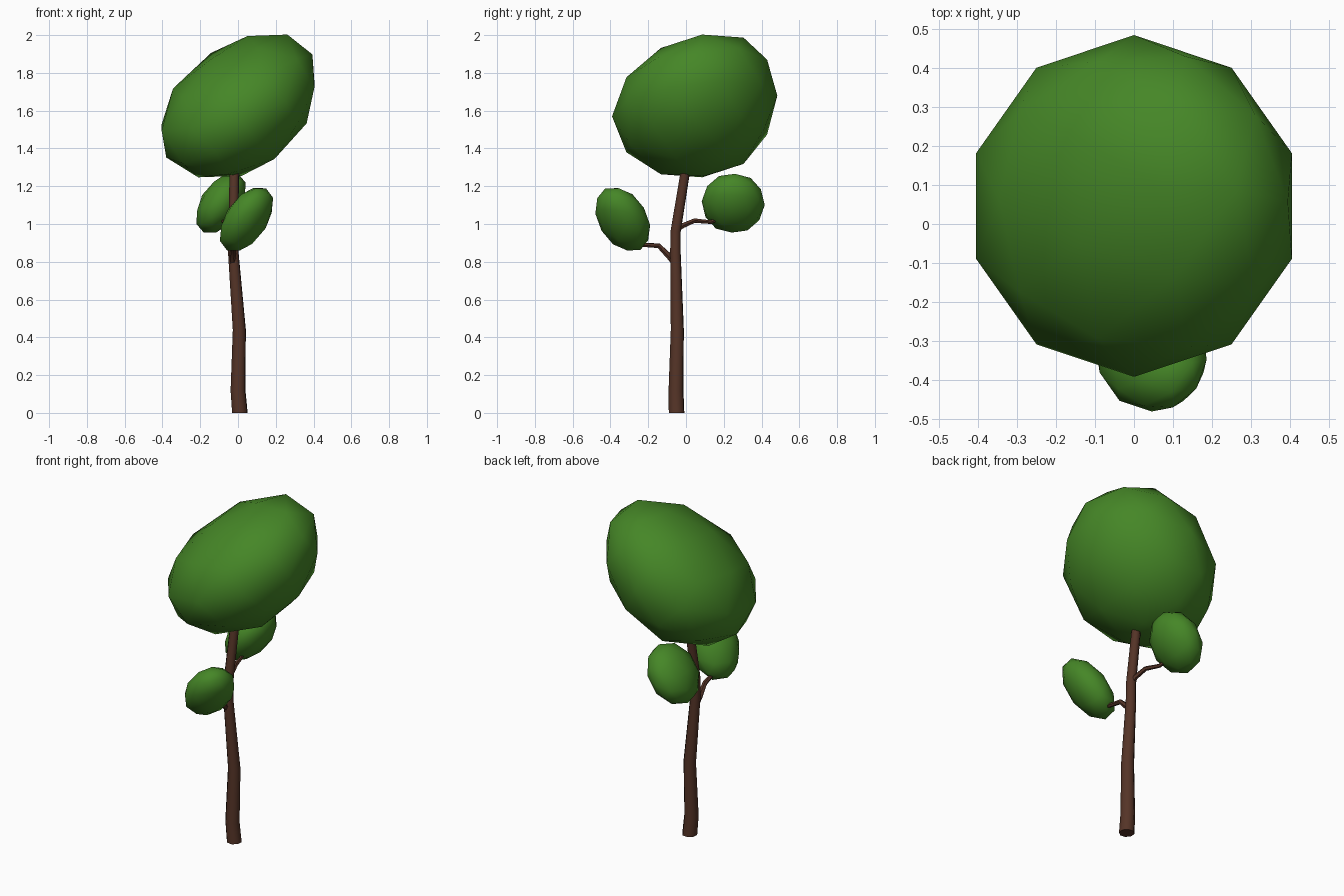
import bpy, bmesh
from mathutils import Matrix, Vector

if "Cube" in bpy.data.objects:
    bpy.data.objects.remove(bpy.data.objects["Cube"])


def material(name, color):
    m = bpy.data.materials.new(name)
    m.diffuse_color = (*color, 1)
    m.use_nodes = True
    m.node_tree.nodes["Principled BSDF"].inputs["Base Color"].default_value = m.diffuse_color
    return m


leaf = material("leaf_green", (0.06, 0.24, 0.02))
bark = material("bark_brown", (0.09, 0.034, 0.02))


def foliage(name, center, ex, ey, ez, bend=(0, 0, 0)):
    """Low-poly icosphere, sheared by three axis vectors and slightly bowed."""
    bm = bmesh.new()
    bmesh.ops.create_icosphere(bm, subdivisions=2, radius=1)
    axes = Matrix((ex, ey, ez)).transposed()
    for v in bm.verts:
        v.co = Vector(center) + axes @ v.co + Vector(bend) * v.co.z ** 2
    for f in bm.faces:
        f.smooth = True
    me = bpy.data.meshes.new(name)
    bm.to_mesh(me)
    bm.free()
    me.materials.append(leaf)
    ob = bpy.data.objects.new(name, me)
    bpy.context.collection.objects.link(ob)


def limb(name, points, resolution):
    """Tapered tube through (x, y, z, radius) points."""
    cu = bpy.data.curves.new(name, 'CURVE')
    cu.dimensions = '3D'
    cu.bevel_depth = 1
    cu.bevel_resolution = resolution
    cu.use_fill_caps = True
    sp = cu.splines.new('POLY')
    sp.points.add(len(points) - 1)
    for p, (x, y, z, r) in zip(sp.points, points):
        p.co = (x, y, z, 1)
        p.radius = r
    cu.materials.append(bark)
    ob = bpy.data.objects.new(name, cu)
    bpy.context.collection.objects.link(ob)
    bpy.ops.object.select_all(action='DESELECT')
    ob.select_set(True)
    bpy.context.view_layer.objects.active = ob
    bpy.ops.object.convert(target='MESH')
    ob = bpy.context.object
    bpy.ops.object.shade_smooth_by_angle(angle=1.0)
    return ob


# Trunk, with its base cut level with the ground
trunk = limb("trunk", [
    (0.01, -0.05, 0.0, 0.043), (0.0, -0.053, 0.12, 0.041),
    (0.007, -0.046, 0.44, 0.036), (-0.025, -0.056, 0.85, 0.029),
    (-0.025, -0.055, 0.96, 0.028), (-0.02, -0.008, 1.25, 0.026),
    (-0.018, 0.0, 1.30, 0.026)], 2)
for v in trunk.data.vertices:
    if v.co.z < 0.02:
        v.co.z = 0

# Side branches
limb("front_branch", [
    (-0.025, -0.055, 0.79, 0.02), (-0.03, -0.085, 0.825, 0.018),
    (-0.025, -0.145, 0.885, 0.014), (-0.005, -0.24, 0.89, 0.011),
    (0.005, -0.29, 0.91, 0.01)], 1)
limb("back_branch", [
    (-0.025, -0.06, 0.965, 0.017), (-0.03, -0.02, 0.99, 0.015),
    (-0.045, 0.045, 1.018, 0.013), (-0.075, 0.13, 1.01, 0.011),
    (-0.085, 0.18, 1.03, 0.01)], 1)

# Crown and the two small leaf clusters
foliage("crown", (0, 0.046, 1.625), (0.425, 0, 0.12), (0, 0.4375, 0.055),
        (0.015, 0, 0.37), (0.035, 0.055, 0))
foliage("front_leaf_cluster", (0.045, -0.335, 1.025), (0.14, 0, 0.045),
        (0, 0.145, -0.03), (0.035, -0.025, 0.165))
foliage("back_leaf_cluster", (-0.09, 0.25, 1.11), (0.133, 0, 0.045),
        (0, 0.167, -0.01), (0.025, 0.01, 0.155))
